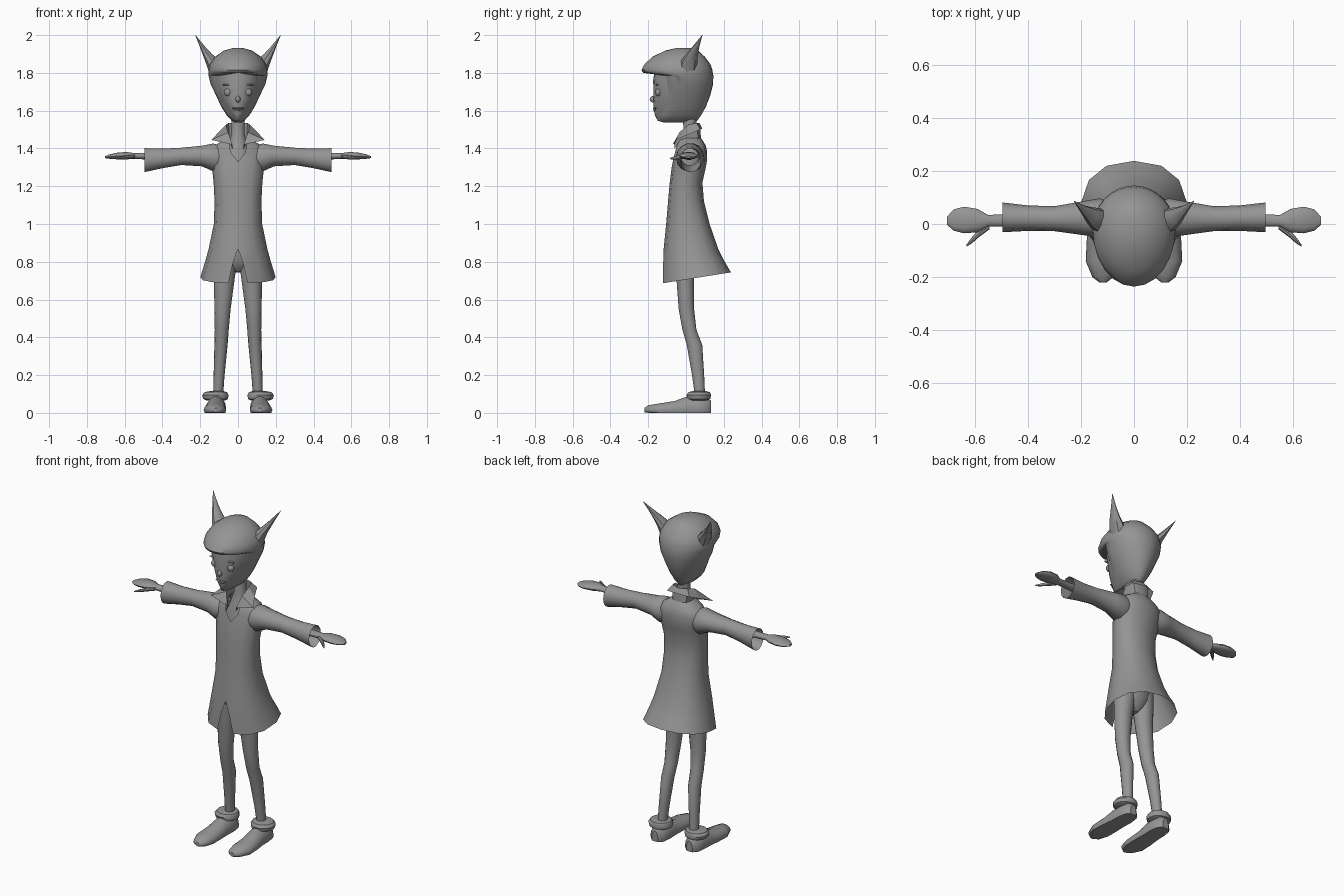
import bpy, bmesh, math
from mathutils import Vector

grey = bpy.data.materials.new("plain grey")
grey.diffuse_color = (0.3, 0.3, 0.3, 1)


def ring(axis, p, a, b, ra, rb, n=14):
    """Ellipse across one axis at position p, centred on (a, b)."""
    out = []
    for i in range(n):
        t = 2 * math.pi * i / n
        u, v = a + ra * math.cos(t), b + rb * math.sin(t)
        out.append({'x': (p, u, v), 'y': (u, p, v), 'z': (u, v, p)}[axis])
    return out


def shell_ring(z, rx, yf, yb, gap=0, tilt=0, cy=None, n=16, power=1.0):
    """Horizontal ring with its seam at the front, opened by gap degrees each side."""
    cy = (yf + yb) / 2 if cy is None else cy
    out = []
    for i in range(n + 1):
        t = math.radians(-90 + gap + (360 - 2 * gap) * i / n)
        c, s = math.cos(t), math.sin(t)
        c = math.copysign(abs(c) ** power, c)
        s = math.copysign(abs(s) ** power, s)
        y = cy + s * (yb - cy if s > 0 else cy - yf)
        out.append((rx * c, y, z + tilt * s))
    return out


def loft(name, rows, closed=True, caps=(True, True), mirror=False, angle=40):
    bm = bmesh.new()
    vs = [[bm.verts.new(p) for p in r] for r in rows]
    n = len(rows[0])
    for a, b in zip(vs, vs[1:]):
        for i in range(n if closed else n - 1):
            j = (i + 1) % n
            bm.faces.new((a[i], a[j], b[j], b[i]))
    for cap, r in zip(caps, (vs[0], vs[-1])):
        if cap:
            bm.faces.new(r)
    bmesh.ops.remove_doubles(bm, verts=bm.verts, dist=0.0005)
    bmesh.ops.recalc_face_normals(bm, faces=bm.faces)
    me = bpy.data.meshes.new(name)
    bm.to_mesh(me)
    bm.free()
    return finish(bpy.data.objects.new(name, me), mirror, angle)


def finish(ob, mirror, angle=40):
    if ob.name not in bpy.context.collection.objects:
        bpy.context.collection.objects.link(ob)
    ob.data.materials.append(grey)
    bpy.ops.object.select_all(action='DESELECT')
    ob.select_set(True)
    bpy.context.view_layer.objects.active = ob
    bpy.ops.object.shade_smooth_by_angle(angle=math.radians(angle))
    if mirror:
        ob.modifiers.new("mirror", 'MIRROR')
    return ob


def tube(name, axis, rows, mirror=True, caps=(True, True), n=14, angle=40):
    return loft(name, [ring(axis, *r, n=n) for r in rows], True, caps, mirror, angle)


# Coat: flared hem with a front slit, open V neckline
coat = [(.715, .20, -.125, .238, 12, .029), (.80, .174, -.122, .198, 7, .012),
        (.87, .155, -.118, .17), (1.0, .128, -.105, .125), (1.12, .124, -.095, .095),
        (1.22, .129, -.086, .087), (1.30, .138, -.076, .105), (1.33, .142, -.07, .11),
        (1.38, .143, -.06, .112, 13), (1.415, .125, -.052, .105, 18),
        (1.44, .085, -.045, .09, 32), (1.455, .055, -.035, .08, 45)]
loft("coat", [shell_ring(*r, n=12, power=.87) for r in coat], False, (False, False), angle=60)

# Sleeves, open at the cuff
tube("sleeve", 'x', [(.07, .02, 1.35, .055, .06), (.13, .022, 1.352, .075, .076),
                     (.19, .022, 1.36, .064, .056), (.30, .02, 1.358, .047, .047),
                     (.40, .022, 1.347, .048, .053), (.495, .025, 1.338, .056, .065)],
     caps=(True, False), angle=60)

# Hands and thumbs
tube("hand", 'x', [(.40, .015, 1.358, .026, .02), (.55, .012, 1.36, .022, .016),
                   (.59, .013, 1.362, .044, .02), (.64, .015, 1.36, .05, .018),
                   (.68, .015, 1.357, .04, .012), (.705, .012, 1.354, .015, .005)])
tube("thumb", 'x', [(.545, -.008, 1.357, .012, .01), (.585, -.035, 1.353, .015, .011),
                    (.61, -.06, 1.35, .012, .009), (.632, -.082, 1.347, .004, .004)], n=8)

# Neck and upper chest
tube("neck", 'z', [(1.29, 0, -.005, .08, .05), (1.36, 0, 0, .072, .048),
                   (1.42, 0, .01, .048, .042), (1.48, 0, .02, .035, .035),
                   (1.58, 0, .02, .036, .036)], mirror=False)

# Collar: stand, fold and pointed wings
collar = [[(0, .08, 1.45), (.045, .065, 1.45), (.055, .02, 1.45), (.045, -.03, 1.435), (.03, -.06, 1.40)],
          [(0, .072, 1.535), (.05, .055, 1.535), (.064, .01, 1.525), (.052, -.035, 1.485), (.03, -.062, 1.42)],
          [(0, .086, 1.505), (.075, .075, 1.50), (.10, .015, 1.475), (.142, -.055, 1.445), (.05, -.068, 1.425)]]
loft("collar", collar, False, (False, False), True, 30)

# Pelvis and legs
tube("pelvis", 'z', [(.745, 0, 0, .02, .02), (.77, 0, 0, .06, .045), (.82, 0, 0, .10, .065),
                     (.92, 0, .01, .11, .075), (1.02, 0, .01, .10, .07)], mirror=False)
tube("leg", 'z', [(.95, .055, 0, .06, .07), (.80, .066, -.004, .061, .058),
                  (.70, .073, -.004, .054, .047), (.55, .082, .002, .043, .042),
                  (.44, .086, .018, .037, .038), (.36, .09, .045, .035, .042),
                  (.20, .10, .064, .029, .033), (.08, .106, .075, .026, .027)])

# Shoes with flat soles and rolled ankle cuffs
shoe = [(-.22, .117, .015, .014, .012), (-.20, .117, .015, .04, .026),
        (-.14, .122, .015, .06, .036), (-.06, .12, .015, .058, .049),
        (0, .117, .015, .053, .072), (.06, .115, .015, .053, .078),
        (.11, .115, .015, .045, .07), (.132, .115, .015, .02, .05)]
loft("shoe", [[(x, y, max(z, 0)) for x, y, z in ring('y', *r)] for r in shoe], mirror=True)
tube("ankle_cuff", 'z', [(.066, .118, .068, .05, .048), (.074, .119, .068, .066, .062),
                         (.094, .12, .068, .07, .067), (.11, .118, .069, .06, .058),
                         (.115, .112, .072, .035, .037)])

# Face
face = [(1.82, .125, -.165, .05), (1.76, .127, -.174, .06), (1.70, .112, -.172, .06),
        (1.66, .097, -.174, .05), (1.62, .077, -.172, .04), (1.58, .052, -.166, .03),
        (1.555, .034, -.155, .03), (1.54, .015, -.13, .02)]
loft("face", [shell_ring(*r, cy=-.02, n=24) for r in face], False, (True, True), angle=60)

# Hood: pointed brim above an open face
hood = [(1.932, .025, -.05, .03), (1.918, .075, -.11, .065), (1.885, .122, -.178, .10),
        (1.845, .15, -.22, .13), (1.815, .156, -.236, .14), (1.80, .157, -.226, .142),
        (1.785, .156, -.14, .145, 42), (1.74, .145, -.135, .143, 47),
        (1.68, .116, -.135, .128, 47), (1.62, .088, -.143, .105, 45),
        (1.575, .06, -.155, .08, 35), (1.548, .035, -.155, .06, 8), (1.538, .016, -.12, .04)]
loft("hood", [shell_ring(*r, cy=-.02, n=24) for r in hood], False, (True, True), angle=50)

# Pointed ears of the hood
tube("hood_ear", 'z', [(1.80, .108, .005, .044, .05), (1.86, .133, .015, .04, .045),
                       (1.90, .163, .032, .025, .032), (1.94, .189, .053, .014, .018),
                       (2.0, .226, .086, .001, .001)], n=8)


# Facial details
def ball(name, loc, scale, mirror=True):
    bpy.ops.mesh.primitive_uv_sphere_add(segments=16, ring_count=10, radius=1)
    ob = bpy.context.object
    ob.name = name
    for v in ob.data.vertices:
        v.co = Vector(loc) + Vector([c * s for c, s in zip(v.co, scale)])
    return finish(ob, mirror)


ball("eye", (.053, -.146, 1.697), (.021, .017, .021))
ball("eyebrow", (.055, -.153, 1.737), (.028, .008, .005))
ball("nose", (0, -.17, 1.66), (.013, .022, .018), False)
ball("upper_lip", (0, -.163, 1.613), (.034, .012, .005), False)
ball("lower_lip", (0, -.163, 1.604), (.022, .012, .005), False)
